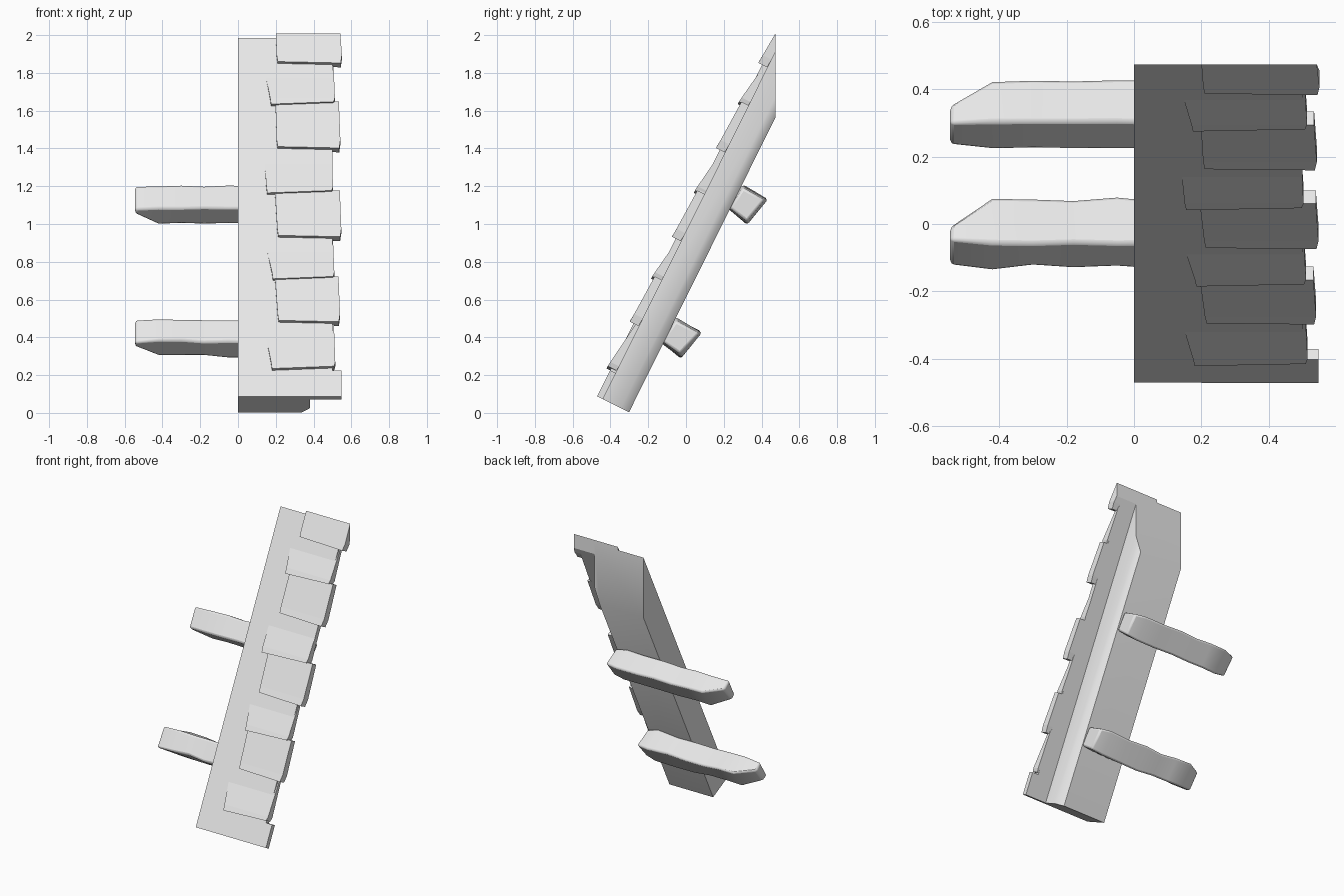
import bpy, bmesh, math, random
from mathutils import Vector

random.seed(4)
cube = bpy.data.objects.get("Cube")
if cube:
    bpy.data.objects.remove(cube, do_unlink=True)

grey = bpy.data.materials.new("plain_grey")
grey.use_nodes = True
grey.diffuse_color = (0.8, 0.8, 0.8, 1)
grey.node_tree.nodes["Principled BSDF"].inputs["Base Color"].default_value = (0.8, 0.8, 0.8, 1)

ANGLE = math.atan2(1.56, 0.775)
C, S = math.cos(ANGLE), math.sin(ANGLE)
FRONT, BACK, EAVE = -0.47, 0.473, 0.087


def on_roof(x, u, n):
    """Point at u up the slope and n above it, trimmed at the vertical ridge plane."""
    u = min(u, (BACK - FRONT + S * n) / C)
    return Vector((x, FRONT + C * u - S * n, EAVE + S * u + C * n))


def up_slope(z):
    return (z - EAVE) / S


def loft(name, rings, smooth=None, bevel=0):
    bm = bmesh.new()
    loops = [[bm.verts.new(p) for p in ring] for ring in rings]
    for a, b in zip(loops, loops[1:]):
        for i in range(len(a)):
            j = (i + 1) % len(a)
            bm.faces.new((a[i], a[j], b[j], b[i]))
    bm.faces.new(loops[0])
    bm.faces.new(loops[-1])
    bmesh.ops.recalc_face_normals(bm, faces=bm.faces)
    mesh = bpy.data.meshes.new(name)
    bm.to_mesh(mesh)
    bm.free()
    mesh.materials.append(grey)
    obj = bpy.data.objects.new(name, mesh)
    bpy.context.collection.objects.link(obj)
    if bevel:
        mod = obj.modifiers.new("soft_edges", 'BEVEL')
        mod.width, mod.segments = bevel, 2
        mod.limit_method, mod.angle_limit = 'ANGLE', math.radians(35)
    if smooth:
        bpy.ops.object.select_all(action='DESELECT')
        obj.select_set(True)
        bpy.context.view_layer.objects.active = obj
        bpy.ops.object.shade_smooth_by_angle(angle=math.radians(smooth))
    return obj


def extrude_up(name, section, u0, u1, smooth=None):
    return loft(name, [[on_roof(x, u, n) for x, n in section] for u in (u0, u1)], smooth)


# Thick roof slab with a chamfered lower edge
extrude_up("roof_slab", [(0, 0), (0.38, 0), (0.38, -0.14), (0.34, -0.188), (0, -0.188)],
           0, 9, smooth=50)

# Thin roof sheet and wider eave course
extrude_up("roof_sheet", [(0.3, 0), (0.5, 0), (0.5, -0.034), (0.3, -0.034)], 0, 9)
extrude_up("eave_course", [(0.2, 0.001), (0.547, 0.001), (0.547, -0.034), (0.2, -0.034)],
           0, up_slope(0.225))

# Overlapping shingles: bottom height, lower left x, upper left x, right x
shingles = [(0.225, 0.18, 0.13, 0.515), (0.48, 0.215, 0.195, 0.54),
            (0.70, 0.185, 0.135, 0.51), (0.93, 0.213, 0.195, 0.547),
            (1.155, 0.155, 0.135, 0.503), (1.40, 0.21, 0.198, 0.542),
            (1.625, 0.175, 0.13, 0.513), (1.85, 0.21, 0.2, 0.55)]
for i, (z, low_left, high_left, right) in enumerate(shingles):
    wide = i % 2 == 1
    last = i == len(shingles) - 1
    u0 = up_slope(z)
    u1 = 9 if last else up_slope(shingles[i + 1][0]) + 0.02
    tilt = -0.008 if wide else 0.014
    top = 0.01 if wide else -0.016
    bottom_end = [on_roof(low_left, u0, 0.022), on_roof(right - 0.006, u0 + tilt, 0.022),
                  on_roof(right - 0.006, u0 + tilt, -0.03), on_roof(low_left, u0, -0.03)]
    lower = u0 + 0.04
    middle = [on_roof(low_left - 0.005, lower, 0.019), on_roof(right, lower, 0.019),
              on_roof(right, lower, -0.034), on_roof(low_left - 0.005, lower, -0.034)]
    top_end = [on_roof(high_left, u1, top), on_roof(right - 0.008, u1, top),
               on_roof(right - 0.008, u1, -0.034), on_roof(high_left, u1, -0.034)]
    loft(f"shingle_{i + 1}", [bottom_end, middle, top_end])

# Rough-hewn beams behind the slab, hewn thinner at both ends
full = [(0.30, 1.205), (0.22, 1.085), (0.325, 1.0), (0.428, 1.13)]
tip = [(0.30, 1.205), (0.235, 1.08), (0.265, 1.055), (0.35, 1.155)]
for name, dy, dz, rough in (("upper_beam", 0, 0, 0.004), ("lower_beam", -0.352, -0.705, 0.008)):
    rings = []
    for x in (-0.545, -0.42, -0.3, -0.18, -0.05, 0.1, 0.25, 0.335):
        section = tip if x == -0.545 else full
        shrink = 0.88 if x > 0.3 else 1
        mid = sum((Vector(p) for p in section), Vector((0, 0))) / 4
        ring = []
        for p in section:
            y, z = mid + (Vector(p) - mid) * shrink
            ring.append(Vector((x, y + dy + random.uniform(-rough, rough),
                                z + dz + random.uniform(-rough, rough))))
        rings.append(ring)
    loft(name, rings, smooth=40, bevel=0.012)
